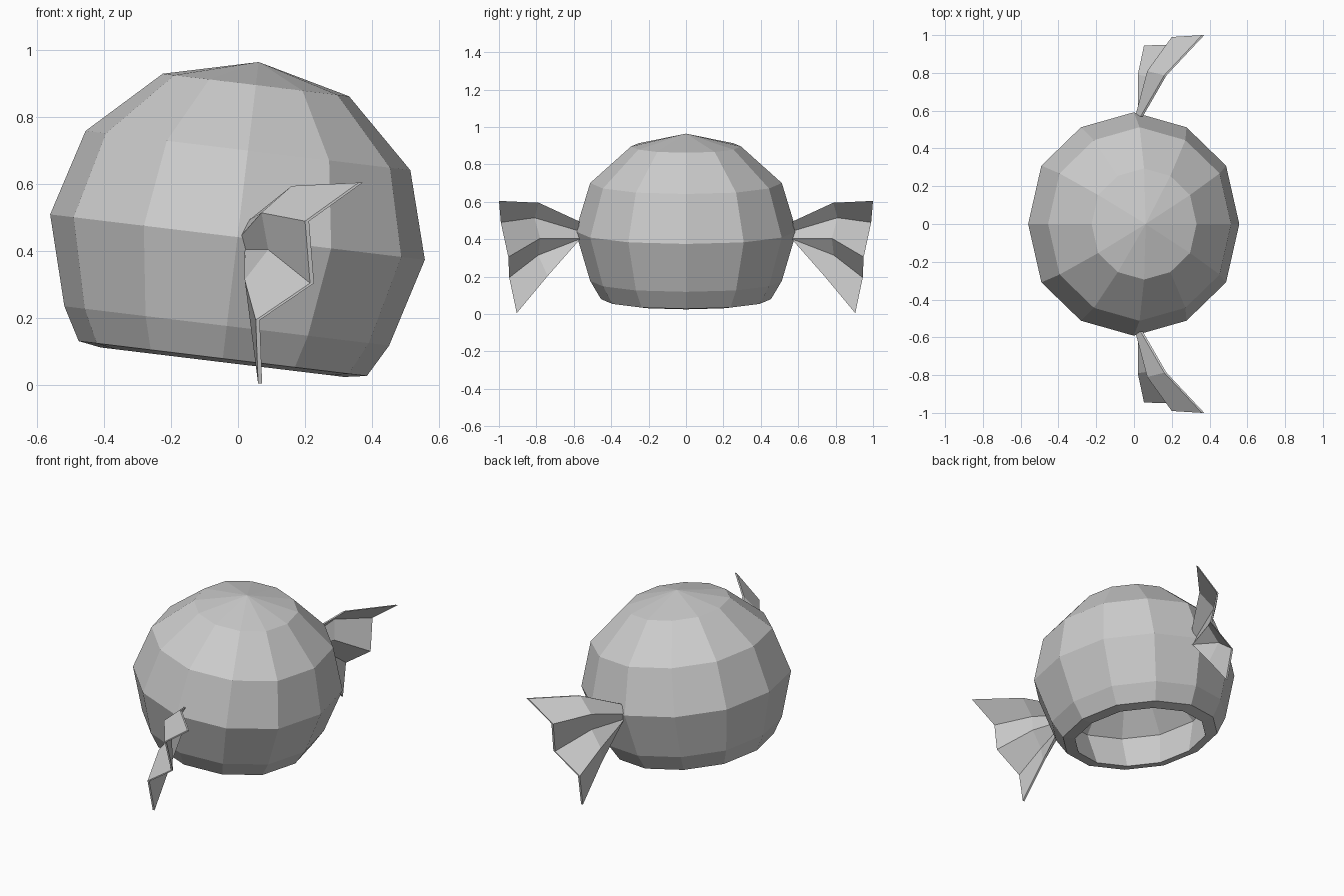
import bpy, bmesh, math
from mathutils import Matrix, Vector

if "Cube" in bpy.data.objects:
    bpy.data.objects.remove(bpy.data.objects["Cube"])

SIDES = 12


def make_object(name, bm):
    bmesh.ops.recalc_face_normals(bm, faces=bm.faces[:])
    mesh = bpy.data.meshes.new(name)
    bm.to_mesh(mesh)
    bm.free()
    obj = bpy.data.objects.new(name, mesh)
    bpy.context.collection.objects.link(obj)
    return obj


# Dome: 12-sided profile around a tilted axis, with rim and hollow underside
profile = [  # (radius, height along the axis)
    (0.28, 0.457), (0.488, 0.26), (0.563, 0.0), (0.488, -0.267),
    (0.433, -0.365), (0.366, -0.376), (0.42, -0.175), (0.27, 0.0),
]
bm = bmesh.new()
rings = []
for r, h in profile:
    ring = []
    for i in range(SIDES):
        a = 2 * math.pi * i / SIDES
        # corners next to the front and back ends sit slightly further out
        wide = 1.045 if i in (1, 5, 7, 11) else 1.0
        ring.append(bm.verts.new((r * math.cos(a) * (1.01 if wide > 1 else 1),
                                  r * 1.05 * math.sin(a) * wide, h)))
    rings.append(ring)
apex = bm.verts.new((0, 0, 0.526))
hollow_top = bm.verts.new((0, 0, 0.07))
for i in range(SIDES):
    j = (i + 1) % SIDES
    bm.faces.new((apex, rings[0][i], rings[0][j]))
    bm.faces.new((hollow_top, rings[-1][j], rings[-1][i]))
    for upper, lower in zip(rings, rings[1:]):
        bm.faces.new((upper[i], lower[i], lower[j], upper[j]))
tilt = Matrix.Translation((-0.0015, 0, 0.4425)) @ Matrix.Rotation(math.radians(6.9), 4, 'Y')
bmesh.ops.transform(bm, matrix=tilt, verts=bm.verts[:])
make_object("dome", bm)

# Folded side fins: each fold line runs root, middle, tip
folds = [
    [(0.035, 0.57, 0.495), (0.16, 0.787, 0.595), (0.36, 1.00, 0.605)],
    [(0.008, 0.575, 0.445), (0.07, 0.81, 0.515), (0.20, 0.99, 0.49)],
    [(0.022, 0.57, 0.405), (0.09, 0.78, 0.405), (0.215, 0.95, 0.305)],
    [(0.020, 0.57, 0.400), (0.02, 0.79, 0.315), (0.053, 0.945, 0.195)],
    [(0.035, 0.57, 0.396), (0.048, 0.74, 0.203), (0.06, 0.905, 0.005)],
]
THICK = Vector((0.012, 0, 0))


def fin(name, side):
    bm = bmesh.new()
    grid = [[bm.verts.new((x, y * side, z)) for x, y, z in f] for f in folds]
    for a, b in zip(grid, grid[1:]):
        for k in range(2):
            bm.faces.new((a[k], a[k + 1], b[k + 1], b[k]))
    # give the sheet a thin back layer
    ext = bmesh.ops.extrude_face_region(bm, geom=bm.faces[:], use_keep_orig=True)
    for v in ext["geom"]:
        if isinstance(v, bmesh.types.BMVert):
            v.co += THICK
    make_object(name, bm)


fin("front_fin", -1)
fin("back_fin", 1)
